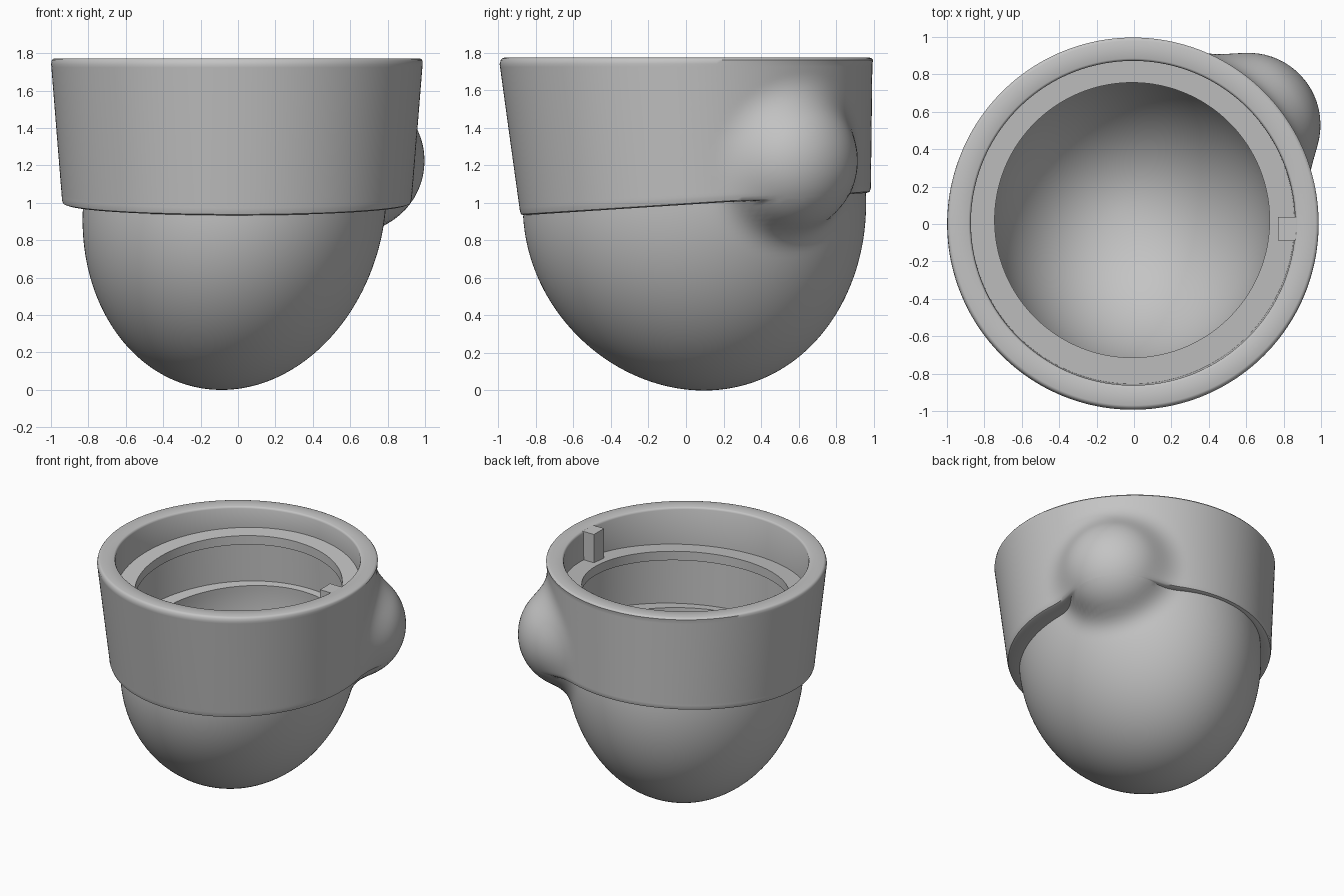
import bpy, bmesh, math
from mathutils import Vector

old = bpy.data.objects.get("Cube")
if old:
    bpy.data.objects.remove(old, do_unlink=True)

grey = bpy.data.materials.new("plain grey")
grey.use_nodes = True
colour = (0.55, 0.55, 0.55, 1)
grey.diffuse_color = colour
grey.node_tree.nodes["Principled BSDF"].inputs["Base Color"].default_value = colour

SEGMENTS = 192
SLOPE = 0.065                      # tilt of the collar's lower edge
BULGE = Vector((0.612, 0.53, 1.225))
BULGE_RADIUS = 0.385
BLEND = 0.12


def finish(name, bm):
    bmesh.ops.remove_doubles(bm, verts=bm.verts, dist=0.0005)
    bmesh.ops.recalc_face_normals(bm, faces=bm.faces)
    mesh = bpy.data.meshes.new(name)
    bm.to_mesh(mesh)
    bm.free()
    mesh.materials.append(grey)
    obj = bpy.data.objects.new(name, mesh)
    bpy.context.collection.objects.link(obj)
    bpy.ops.object.select_all(action="DESELECT")
    obj.select_set(True)
    bpy.context.view_layer.objects.active = obj
    bpy.ops.object.shade_smooth_by_angle(angle=math.radians(40))
    return obj


def swell(p):
    """Push a wall point out to a smooth union with the round bulge."""
    out = Vector((p.x, p.y, 0))
    if out.length < 0.01:
        return p
    out.normalize()
    t = 0.6
    for _ in range(80):
        ball = (p + out * t - BULGE).length - BULGE_RADIUS
        h = max(BLEND - abs(t - ball), 0) / BLEND
        d = min(t, ball) - h * h * BLEND / 4
        if d < 0.0002:
            break
        t -= d
    return p + out * max(t, 0)


def ring(rx, ry, cx, cy, z, tilt=0.0, outer=False):
    points = []
    for i in range(SEGMENTS):
        a = math.tau * i / SEGMENTS
        x, y = cx + rx * math.cos(a), cy + ry * math.sin(a)
        p = Vector((x, y, z + tilt * SLOPE * (y - 0.05)))
        points.append(swell(p) if outer else p)
    return points


rings = []

# Outer dome, leaning slightly as it rises
for i in range(61):
    a = math.pi / 2 * i / 60
    u, s = 1 - math.cos(a), max(math.sin(a), 0.0001)
    rings.append(ring(0.81 * s, 0.913 * s, -0.088 + 0.07 * u,
                      0.095 - 0.05 * u, 0.993 * u, u, True))

# Tapered collar with softened edges
for inset, z in ((0.022, 0.993), (0.006, 0.999), (0, 1.018)):
    r = 0.935 - inset
    rings.append(ring(r, r, -0.007, 0.05, z, 1, True))
for i in range(1, 49):
    f = i / 48
    r = 0.935 + 0.058 * f
    rings.append(ring(r, r, -0.006, 0.05 * (1 - f), 1.018 + 0.722 * f, 1 - f, True))

# Softened rim
for r, z in ((0.992, 1.76), (0.985, 1.769), (0.975, 1.773),
             (0.88, 1.773), (0.872, 1.769), (0.867, 1.758)):
    rings.append(ring(r, r, -0.005, 0.005, z))

# Socket wall, sloping ledge and lip
rings.append(ring(0.865, 0.865, -0.007, 0.01, 1.55, 1.3))
for r, z in ((0.735, 1.55), (0.735, 1.48), (0.86, 1.48)):
    rings.append(ring(r, r, -0.01, 0.021, z, 1.3))

# Hidden recess under the lip, then the oval inner bowl
rings.append(ring(0.86, 0.86, -0.01, 0.03, 1.11, 1.6))
for i in range(41):
    a = math.pi / 2 * i / 40
    drop, s = math.sin(a), max(math.cos(a), 0.0001)
    rings.append(ring(0.75 * s, 0.80 * s, -0.015 - 0.07 * drop,
                      0.035 + 0.055 * drop, 1.11 - 1.01 * drop, 1.6 * s))

bm = bmesh.new()
rows = [[bm.verts.new(p) for p in points] for points in rings]
for low, high in zip(rows, rows[1:]):
    for i in range(SEGMENTS):
        j = (i + 1) % SEGMENTS
        bm.faces.new((low[i], low[j], high[j], high[i]))
finish("cup_shell", bm)

# Locating key on the socket wall
bm = bmesh.new()
bmesh.ops.create_cube(bm, size=1)
for v in bm.verts:
    v.co = (0.825 + 0.11 * v.co.x, -0.025 + 0.125 * v.co.y, 1.65 + 0.24 * v.co.z)
finish("locating_key", bm)
